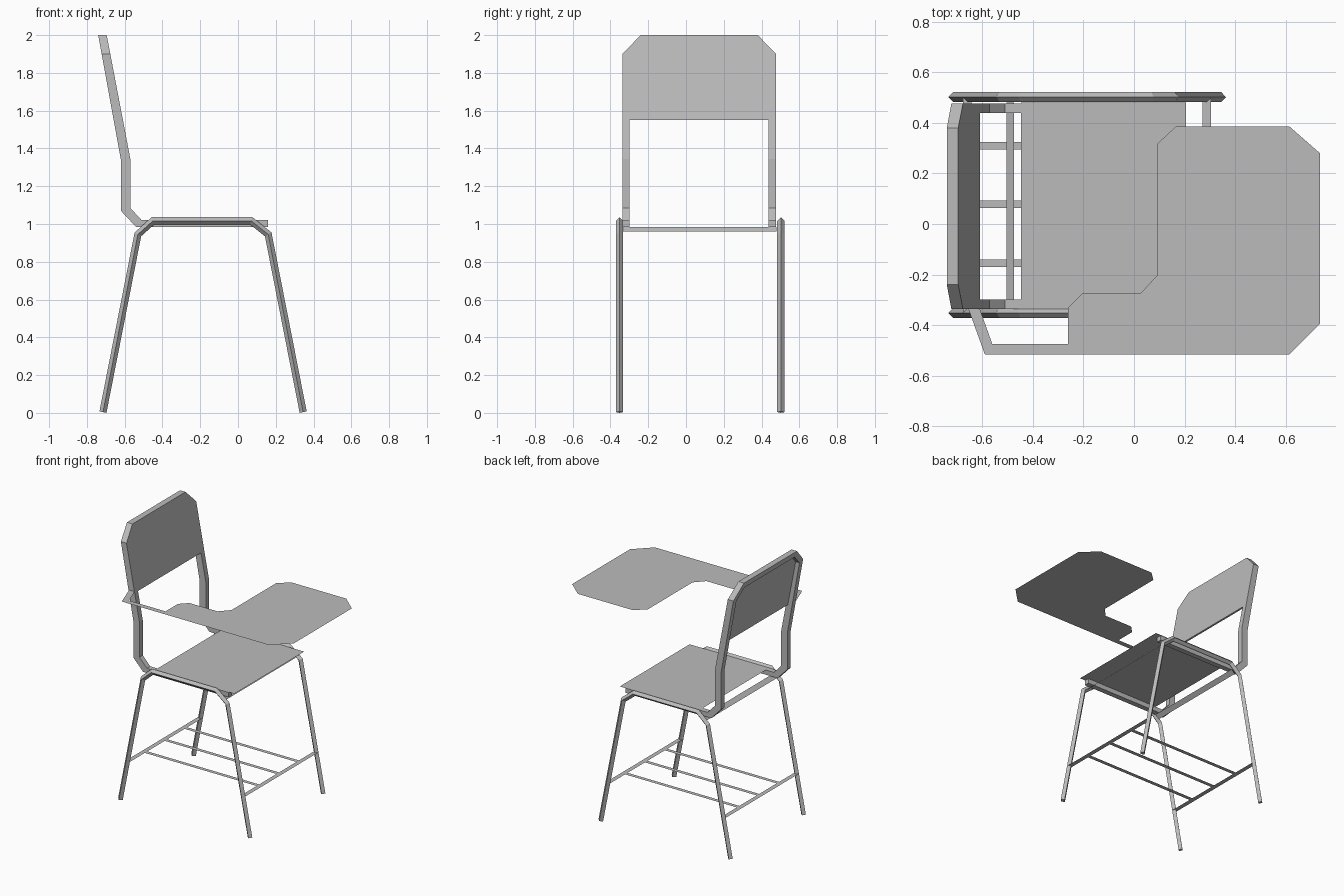
import bpy, bmesh
from mathutils import Vector

cube = bpy.data.objects.get("Cube")
if cube:
    bpy.data.objects.remove(cube)

GREY = (0.5, 0.5, 0.5, 1)
grey = bpy.data.materials.new("plain grey")
grey.use_nodes = True
grey.diffuse_color = GREY
grey.node_tree.nodes["Principled BSDF"].inputs["Base Color"].default_value = GREY

MID = 0.07                   # y of the chair's own centre line
SEAT_Y = (-0.335, 0.48)
LEG_Y = (-0.352, 0.502)


def add_object(name, bm):
    mesh = bpy.data.meshes.new(name)
    bm.to_mesh(mesh)
    bm.free()
    mesh.materials.append(grey)
    obj = bpy.data.objects.new(name, mesh)
    bpy.context.collection.objects.link(obj)
    return obj


def sheet(name, points):
    """One flat face through the given points, facing up."""
    bm = bmesh.new()
    face = bm.faces.new([bm.verts.new(p) for p in points])
    face.normal_update()
    if face.normal.z < 0:
        face.normal_flip()
    return add_object(name, bm)


def strip(name, x, y, z0, z1):
    """Flat rectangle, tilted along x when z0 and z1 differ."""
    sheet(name, [(x[0], y[0], z0), (x[1], y[0], z1), (x[1], y[1], z1), (x[0], y[1], z0)])


def skin(name, rings):
    """Closed solid through a row of equal cross-sections."""
    bm = bmesh.new()
    rows = [[bm.verts.new(p) for p in ring] for ring in rings]
    n = len(rows[0])
    for a, b in zip(rows, rows[1:]):
        for i in range(n):
            j = (i + 1) % n
            bm.faces.new((a[i], a[j], b[j], b[i]))
    bm.faces.new(rows[0])
    bm.faces.new(rows[-1][::-1])
    bmesh.ops.recalc_face_normals(bm, faces=bm.faces[:])
    return add_object(name, bm)


# Leg loops: diamond tube bent over each side of the seat
def leg_loop(name, y, r=0.019):
    path = [Vector(p) for p in ((-0.715, 0.004), (-0.53, 0.945), (-0.45, 1.017),
                                (0.07, 1.017), (0.16, 0.945), (0.345, 0.004))]
    normals = [Vector((a.y - b.y, b.x - a.x)).normalized() for a, b in zip(path, path[1:])]
    rings = []
    for i, p in enumerate(path):
        n1, n2 = normals[max(i - 1, 0)], normals[min(i, len(normals) - 1)]
        m = (n1 + n2) / (1 + n1.dot(n2)) * r
        rings.append([(p.x + m.x, y, p.y + m.y), (p.x, y + r, p.y),
                      (p.x - m.x, y, p.y - m.y), (p.x, y - r, p.y)])
    skin(name, rings)


leg_loop("right_leg_loop", LEG_Y[0])
leg_loop("left_leg_loop", LEG_Y[1])


# Back frame: square bar running along the seat, up and round the top
def front_x(z):
    return -0.57 - 0.191 * (z - 1.345)


def back_x(z):
    return -0.62 - 0.182 * (z - 1.34)


OUT, INN = 0.407, 0.368      # half widths of the frame
side_profile = [((0.16, 1.02), (0.16, 0.985)), ((-0.51, 1.02), (-0.54, 0.985)),
                ((-0.57, 1.085), (-0.62, 1.07)), ((-0.57, 1.345), (-0.62, 1.34))]
top_corners = [((OUT, 1.9), (INN, 1.885)), ((0.31, 2.0), (0.293, 1.96))]


def half_frame(s):
    rings = [[(f[0], MID + s * OUT, f[1]), (f[0], MID + s * INN, f[1]),
              (b[0], MID + s * INN, b[1]), (b[0], MID + s * OUT, b[1])]
             for f, b in side_profile]
    for (yo, zo), (yi, zi) in top_corners:
        rings.append([(front_x(zo), MID + s * yo, zo), (front_x(zi), MID + s * yi, zi),
                      (back_x(zi), MID + s * yi, zi), (back_x(zo), MID + s * yo, zo)])
    return rings


skin("back_frame", half_frame(-1) + half_frame(1)[::-1])

# Backrest panel, flush with the front of the frame
outline = [(-INN, 1.55)] + [(-i[0], i[1]) for o, i in top_corners]
outline += [(-y, z) for y, z in reversed(outline)]
skin("backrest_panel", [[(front_x(z) - d, MID + y, z) for y, z in outline] for d in (0, 0.015)])

# Seat and the tilted braces at the leg bends
strip("seat", (-0.447, 0.205), SEAT_Y, 1.022, 1.022)
strip("rear_brace", (-0.505, -0.475), SEAT_Y, 0.96, 0.985)
strip("front_brace", (0.108, 0.138), SEAT_Y, 0.985, 0.96)

# Book rack between the legs
RACK_Z = 0.295
for name, x in (("rear_rack_bar", -0.66), ("front_rack_bar", 0.288)):
    strip(name, (x - 0.017, x + 0.017), LEG_Y, RACK_Z, RACK_Z)
for i, y in enumerate((-0.155, 0.078, 0.31)):
    strip(f"rack_slat_{i + 1}", (-0.643, 0.271), (y - 0.015, y + 0.015), RACK_Z, RACK_Z)

# Writing tablet with its arm reaching back to the frame
tablet = [(-0.655, -0.335), (-0.61, -0.335), (-0.56, -0.475), (-0.26, -0.475),
          (-0.26, -0.33), (-0.205, -0.275), (0.025, -0.275), (0.09, -0.205),
          (0.09, 0.315), (0.165, 0.385), (0.615, 0.385), (0.735, 0.28),
          (0.735, -0.395), (0.615, -0.515), (-0.59, -0.515)]
sheet("writing_tablet", [(x, y, 1.56) for x, y in tablet])
